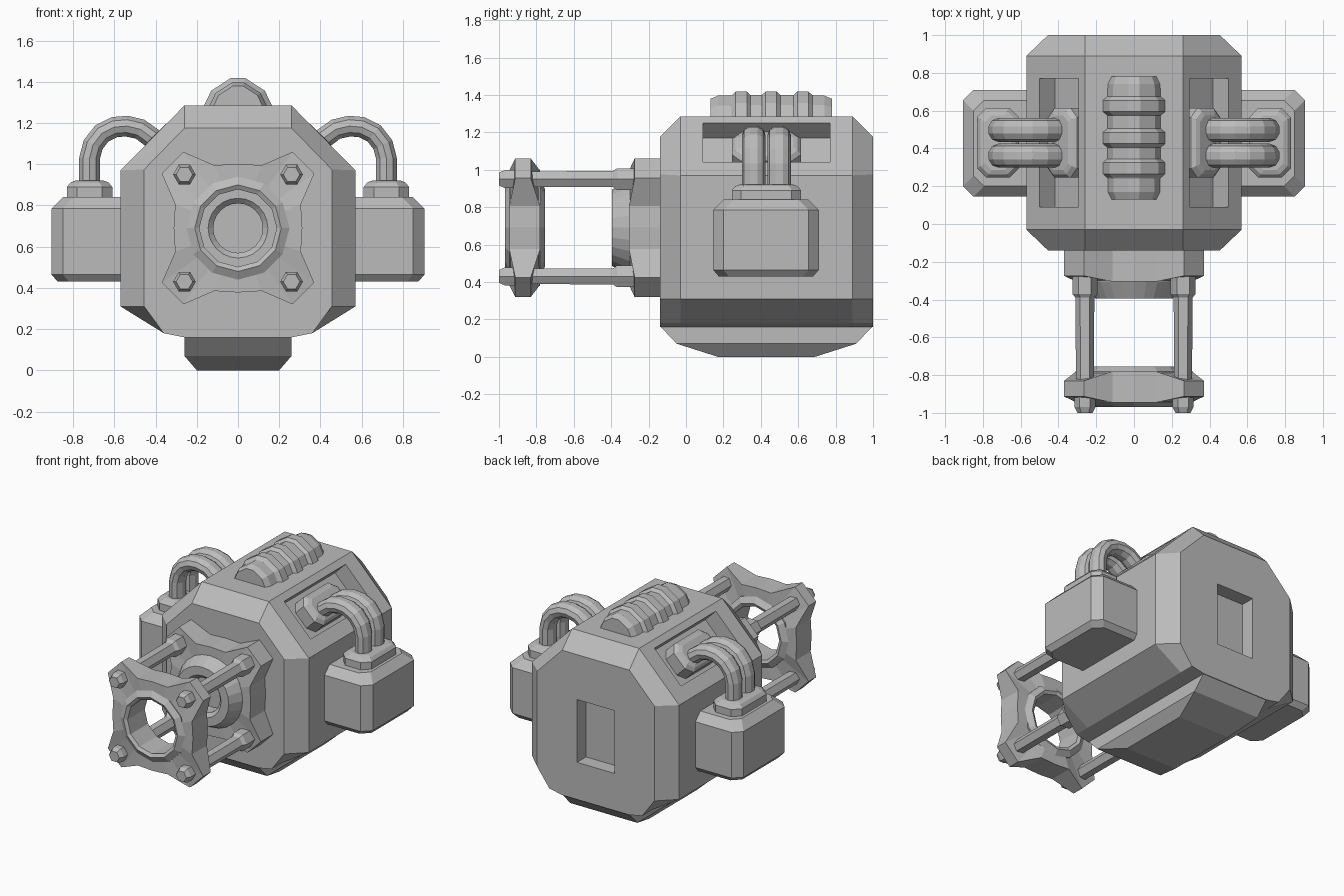
import bpy, bmesh
from math import sin, cos, pi
from mathutils import Vector

cube = bpy.data.objects.get("Cube")
if cube:
    bpy.data.objects.remove(cube)

grey = bpy.data.materials.new("plain_grey")
grey.use_nodes = True
grey.diffuse_color = (0.5, 0.5, 0.5, 1)
grey.node_tree.nodes["Principled BSDF"].inputs["Base Color"].default_value = (0.5, 0.5, 0.5, 1)

MID_Y, MID_Z = 0.43, 0.69      # body centre along y, axis height of the front assembly


def loft(name, rings, caps=True, loop=False, mirror=""):
    """Skin a list of equal-length point rings into one mesh."""
    bm = bmesh.new()
    rows = [[bm.verts.new(p) for p in ring] for ring in rings]
    n = len(rows[0])
    pairs = list(zip(rows, rows[1:])) + ([(rows[-1], rows[0])] if loop else [])
    for a, b in pairs:
        for i in range(n):
            j = (i + 1) % n
            bm.faces.new((a[i], a[j], b[j], b[i]))
    if caps and not loop:
        bm.faces.new(rows[0])
        bm.faces.new(rows[-1])
    bmesh.ops.recalc_face_normals(bm, faces=bm.faces)
    mesh = bpy.data.meshes.new(name)
    bm.to_mesh(mesh)
    bm.free()
    ob = bpy.data.objects.new(name, mesh)
    mesh.materials.append(grey)
    bpy.context.collection.objects.link(ob)
    if mirror:
        mod = ob.modifiers.new("mirror", "MIRROR")
        mod.use_axis = ("x" in mirror, False, "z" in mirror)
        if "z" in mirror:
            ob.location.z = MID_Z
    return ob


def rect(x0, x1, y0, y1, z, cut=0.0):
    """Rectangle at height z with chamfered corners."""
    if not cut:
        return [(x0, y0, z), (x1, y0, z), (x1, y1, z), (x0, y1, z)]
    return [(x0 + cut, y0, z), (x1 - cut, y0, z), (x1, y0 + cut, z), (x1, y1 - cut, z),
            (x1 - cut, y1, z), (x0 + cut, y1, z), (x0, y1 - cut, z), (x0, y0 + cut, z)]


def disc(r, y, sides, cx=0.0, cz=MID_Z):
    return [(cx + r * cos(2 * pi * i / sides), y, cz + r * sin(2 * pi * i / sides))
            for i in range(sides)]


def section(half, y):
    """Left-right symmetric outline in the xz plane."""
    return [(x, y, z) for x, z in half] + [(-x, y, z) for x, z in reversed(half)]


def cut(target, cutter):
    cutter.hide_render = True
    mod = target.modifiers.new("cut", "BOOLEAN")
    mod.operation, mod.solver, mod.object = "DIFFERENCE", "EXACT", cutter
    bpy.context.view_layer.objects.active = target
    bpy.ops.object.modifier_apply(modifier=mod.name)
    bpy.data.objects.remove(cutter)


# Main housing: chamfered block with smaller end faces
end = [(.26, 1.175), (.455, .975), (.455, .31), (.36, .18), (.26, .16)]
wide = [(.26, 1.285), (.57, .97), (.57, .31), (.36, .18), (.26, .16)]
body = loft("housing", [section(end, -.14), section(wide, -.03),
                        section(wide, .89), section(end, 1.0)])

# Recess in the rear face and one in each sloping shoulder
cut(body, loft("rear_cutter", [rect(-.145, .145, .9, 1.1, z) for z in (.42, .86)]))
for s in (1, -1):
    inward = Vector((-s, 0, -1)).normalized()
    corners = [Vector((s * x, y, z)) for x, z, y in
               ((.295, 1.25, .09), (.5, 1.04, .09), (.5, 1.04, .77), (.295, 1.25, .77))]
    cut(body, loft("shoulder_cutter", [[p + inward * d for p in corners] for d in (-.1, .115)]))

# Keel under the housing
loft("keel", [rect(-.26, .26, -.14, 1.0, .165), rect(-.26, .26, -.05, .91, .07),
              rect(-.2, .2, .17, .69, 0)])

# Side boxes
loft("side_box", [rect(.5, .905 - d, .145 + d, .71 - d, z, .055)
                  for z, d in ((.43, .03), (.465, 0), (.785, 0), (.84, .055))], mirror="x")


# Pipe collars, one on each box and one in each shoulder recess
def collar(name, centre, axis, height):
    axis = Vector(axis).normalized()
    side = Vector((axis.z, 0, -axis.x))
    rings = []
    for h, inset in ((0, 0), (height - .03, 0), (height - .008, .018), (height, .04)):
        flat = rect(-.11 + inset, .11 - inset, -.185 + inset, .185 - inset, h, .05 - inset * .4)
        rings.append([Vector(centre) + side * u + Vector((0, v, 0)) + axis * w for u, v, w in flat])
    loft(name, rings, mirror="x")


collar("box_collar", (.72, MID_Y, .84), (0, 0, 1), .08)
collar("shoulder_collar", (.315, MID_Y, 1.06), (1, 0, 1), .12)

# Twin bent pipes on each side
path = [Vector((x, 0, z)) for x, z in
        ((.72, .88), (.72, 1.03), (.703, 1.095), (.66, 1.15), (.6, 1.18), (.54, 1.185),
         (.475, 1.17), (.42, 1.13), (.33, 1.05))]
for number, y in enumerate((MID_Y - .068, MID_Y + .068)):
    rings = []
    for i, p in enumerate(path):
        t = (path[min(i + 1, len(path) - 1)] - path[max(i - 1, 0)]).normalized()
        across = Vector((t.z, 0, -t.x))
        rings.append([p + across * (.053 * cos(a)) + Vector((0, y + .063 * sin(a), 0))
                      for a in (pi * (k + .5) / 5 for k in range(10))])
    loft(f"pipe_{number + 1}", rings, mirror="x")

# Ribbed spine on the roof
stations = [(.13, .72), (.17, .84), (.24, .84)]
for y in (.295, .455, .625):
    stations += [(y - .05, .86), (y - .03, 1), (y + .03, 1), (y + .05, .86)]
stations += [(.74, .84), (.78, .72)]
loft("roof_spine", [section([(.035 * k, 1.28 + .138 * k), (.13 * k, 1.28 + .077 * k),
                             (.167 * k, 1.28)], y) for y, k in stations])


# Four-armed plates: tips are thinner than the middle
def star(front_tip, front_mid, back_tip, back_mid, name):
    quarter = [(.312, 0, 0), (.305, .115, 0), (.37, .265, 1), (.265, .37, 1), (.115, .305, 0)]
    outline = []
    for q in range(4):
        for a, b, tip in quarter:
            outline.append(((a, b), (-b, a), (-a, -b), (b, -a))[q] + (tip,))
    front = [(x, front_tip if t else front_mid, MID_Z + z) for x, z, t in outline]
    back = [(x, back_tip if t else back_mid, MID_Z + z) for x, z, t in outline]

    def inner(y):
        return [(p[0] * .2 / r, y, MID_Z + (p[1] * .2 / r))
                for p in outline for r in (Vector(p[:2]).length,)]
    loft(name, [front, back, inner(back_mid), inner(front_mid)], loop=True)


star(-.913, -.945, -.83, -.78, "front_plate")
star(-.275, -.305, -.12, -.12, "mount_plate")

# Ring lining the open front plate
loft("front_plate_ring", [disc(r, y, 12) for r, y in
                          ((.25, -.945), (.21, -.968), (.188, -.955), (.188, -.765),
                           (.21, -.755), (.25, -.78))], loop=True)

# Hub on the mounting plate with a stepped round bore
loft("mount_hub", [disc(r, y, 24) for r, y in
                   ((.25, -.13), (.25, -.305), (.205, -.395), (.145, -.395),
                    (.12, -.37), (.12, -.28))])

# Four tie rods with sleeves and end nuts
rod = [(.05, -.27), (.066, -.275), (.066, -.37), (.05, -.39), (.047, -.9),
       (.055, -.905), (.055, -.97), (.04, -1.0)]
loft("tie_rods", [disc(r, y, 6, .26, .26) for r, y in rod], mirror="xz")
